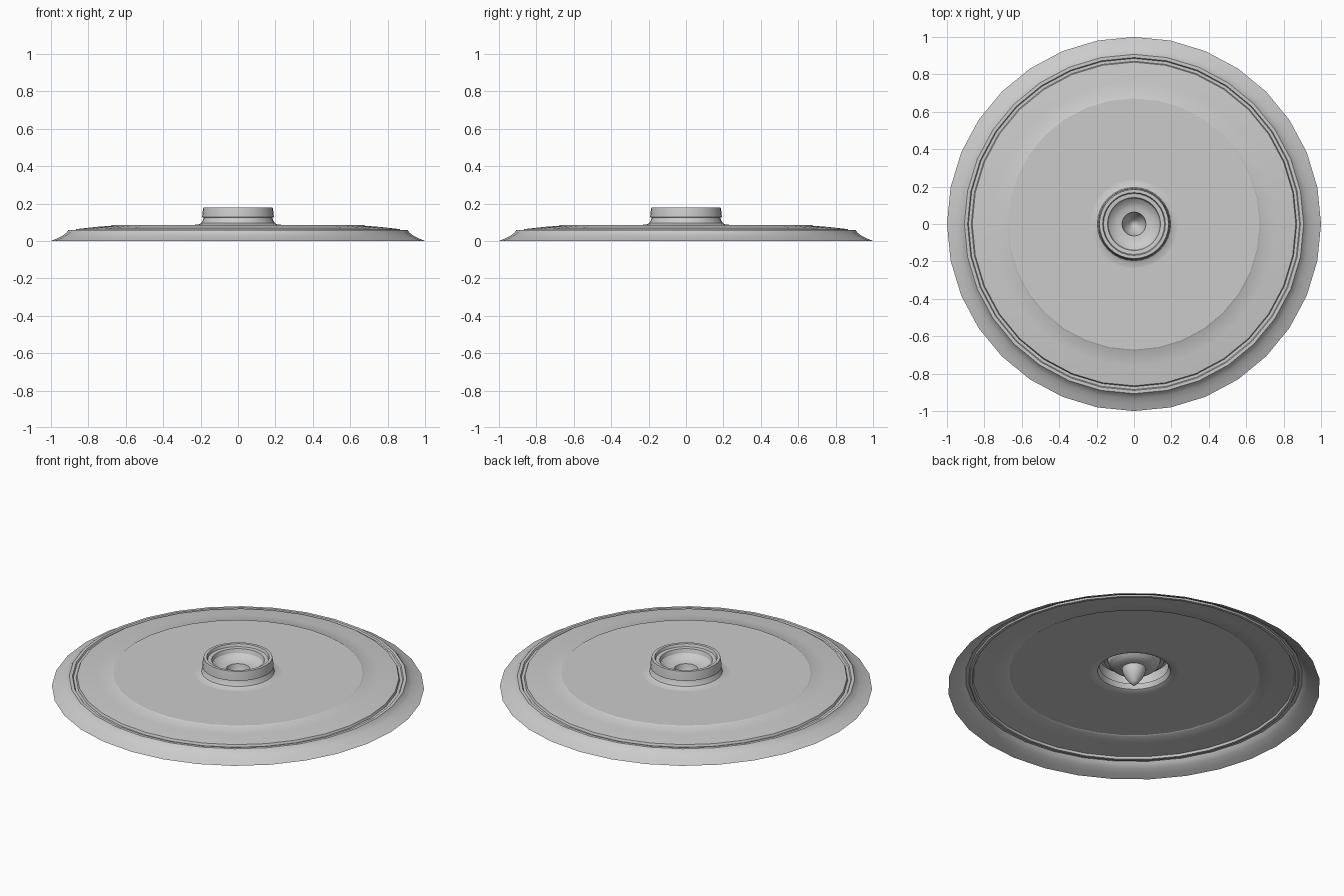
import bpy, bmesh, math

if "Cube" in bpy.data.objects:
    bpy.data.objects.remove(bpy.data.objects["Cube"])

SEGMENTS = 32


def lathe(name, profile):
    """Spin an (r, z) profile, given from outside to centre, around z."""
    bm = bmesh.new()
    rings = []
    for r, z in profile:
        if r == 0:
            rings.append([bm.verts.new((0, 0, z))] * SEGMENTS)
        else:
            rings.append([bm.verts.new((r * math.cos(math.tau * i / SEGMENTS),
                                        r * math.sin(math.tau * i / SEGMENTS), z))
                          for i in range(SEGMENTS)])
    for a, b in zip(rings, rings[1:]):
        for i in range(SEGMENTS):
            j = (i + 1) % SEGMENTS
            corners = [a[i], a[j], b[j], b[i]]
            bm.faces.new(list(dict.fromkeys(corners)))
    mesh = bpy.data.meshes.new(name)
    bm.to_mesh(mesh)
    bm.free()
    obj = bpy.data.objects.new(name, mesh)
    bpy.context.collection.objects.link(obj)
    bpy.ops.object.select_all(action='DESELECT')
    obj.select_set(True)
    bpy.context.view_layer.objects.active = obj
    bpy.ops.object.shade_smooth_by_angle(angle=math.radians(30))
    return obj


# Flared rim, narrow groove, then a shallow dome with a small step
rim_and_plate = [
    (1.0, 0.0), (0.965, 0.014), (0.935, 0.03), (0.918, 0.043), (0.907, 0.058),
    (0.89, 0.058), (0.885, 0.05), (0.87, 0.05), (0.865, 0.063),
    (0.76, 0.075), (0.68, 0.081), (0.672, 0.086), (0.45, 0.086), (0.235, 0.086),
]

# Hollow knob: fillet, neck, band, dished top
knob = [
    (0.235, 0.086), (0.21, 0.089), (0.196, 0.096), (0.186, 0.115),
    (0.184, 0.124), (0.192, 0.127), (0.19, 0.15), (0.185, 0.18),
    (0.168, 0.18), (0.163, 0.165), (0.142, 0.163),
    (0.135, 0.14), (0.115, 0.122), (0.09, 0.113), (0.064, 0.11),
]

# Pointed pit in the middle of the knob
pit = [(0.064, 0.11), (0.06, 0.085), (0.046, 0.055), (0.024, 0.025), (0, 0.003)]

lathe("lid_plate", rim_and_plate)
lathe("knob", knob)
lathe("knob_pit", pit)
